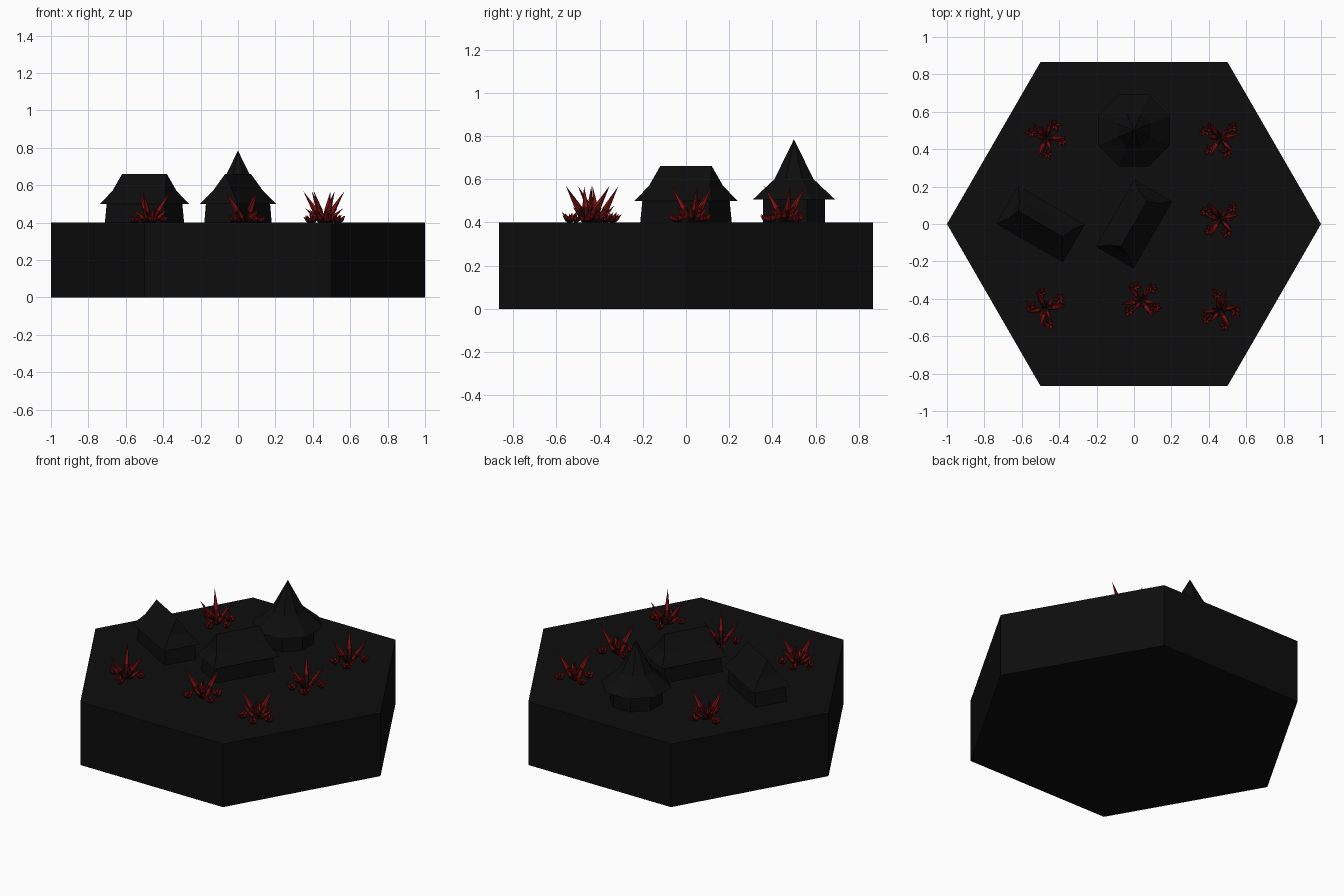
import bpy, bmesh, math, random
from math import cos, sin, pi, radians
from mathutils import Vector, Matrix

cube = bpy.data.objects.get("Cube")
if cube:
    bpy.data.objects.remove(cube, do_unlink=True)


def material(name, colour):
    m = bpy.data.materials.new(name)
    m.use_nodes = True
    m.diffuse_color = (*colour, 1)
    m.node_tree.nodes["Principled BSDF"].inputs["Base Color"].default_value = (*colour, 1)
    return m


BLACK = material("charcoal black", (0.004, 0.004, 0.004))
DARK_RED = material("dark red", (0.04, 0.002, 0.002))
RED = material("crystal red", (0.2, 0.005, 0.005))
GROUND = 0.4


def loft(bm, rings, mats=None):
    """Bridge rings of points, cap both ends; mats gives a material per band."""
    loops = [[bm.verts.new(p) for p in ring] for ring in rings]
    n = len(loops[0])
    for k, (lo, hi) in enumerate(zip(loops, loops[1:])):
        for i in range(n):
            j = (i + 1) % n
            f = bm.faces.new((lo[i], lo[j], hi[j], hi[i]))
            f.material_index = mats[k] if mats else 0
    bm.faces.new(loops[0][::-1])
    bm.faces.new(loops[-1]).material_index = mats[-1] if mats else 0


def finish(bm, name, mats, location=(0, 0, 0), turn=0):
    bmesh.ops.remove_doubles(bm, verts=bm.verts, dist=0.0005)
    bmesh.ops.recalc_face_normals(bm, faces=bm.faces)
    mesh = bpy.data.meshes.new(name)
    bm.to_mesh(mesh)
    bm.free()
    for m in mats:
        mesh.materials.append(m)
    ob = bpy.data.objects.new(name, mesh)
    ob.location = location
    ob.rotation_euler.z = radians(turn)
    bpy.context.collection.objects.link(ob)
    return ob


def rect(a, b, z):
    return [(-a, -b, z), (a, -b, z), (a, b, z), (-a, b, z)]


def polygon(r, z, n, start=0):
    return [(r * cos(start + 2 * pi * i / n), r * sin(start + 2 * pi * i / n), z) for i in range(n)]


def part(name, rings, location=(0, 0, 0), turn=0):
    bm = bmesh.new()
    loft(bm, rings)
    finish(bm, name, [BLACK], location, turn)


# Hexagonal ground block
part("ground_block", [polygon(1, 0, 6), polygon(1, GROUND, 6)])

# Long houses with flared hipped roofs
for name, x, turn in (("side_house", -0.5, -30), ("centre_house", 0, 60)):
    at = (x, 0, GROUND)
    part(name + "_walls", [rect(.187, .1, 0), rect(.178, .095, .105)], at, turn)
    part(name + "_roof", [rect(.207, .117, .1), rect(.163, .06, .17), rect(.138, .0003, .26)], at, turn)

# Round hut with a flared spire
eighth = pi / 8
at = (0, 0.5, GROUND)
part("round_hut_walls", [polygon(.155, 0, 8, eighth), polygon(.155, .11, 8, eighth)], at)
part("round_hut_roof", [polygon(.207, .105, 8, eighth), polygon(.098, .2, 8, eighth),
                        polygon(.0002, .385, 8, eighth)], at)


# Crystal clusters: one tall burst ringed by small bursts
def shard(bm, root, azimuth, tilt, length, width):
    rot = Matrix.Rotation(azimuth, 3, "Z") @ Matrix.Rotation(tilt, 3, "Y")
    profile = ((0.5, 0), (0.9, 0.25), (1, 0.42), (0.01, 1))
    rings = [[rot @ Vector(p) + root for p in polygon(width * r, length * t, 5)] for r, t in profile]
    loft(bm, rings, [0, 1, 2])


def burst(bm, rng, root, count, length, width, lean):
    for i in range(count):
        azimuth = 2 * pi * (i + rng.uniform(-.25, .25)) / count
        shard(bm, root, azimuth, lean * rng.uniform(.75, 1.2), length * rng.uniform(.7, 1), width)


def cluster(name, x, y, turn):
    rng = random.Random(4)
    bm = bmesh.new()
    for azimuth in (0.2, 2.2, 4.2):
        shard(bm, Vector((0, 0, -.01)), azimuth, radians(32), .21, .016)
    burst(bm, rng, Vector((0, 0, -.01)), 6, .145, .013, radians(45))
    for azimuth in (0.7, 2.7, 4.0, 5.2):
        root = Vector((.085 * cos(azimuth), .085 * sin(azimuth), 0))
        burst(bm, rng, root, 6, .065, .009, radians(42))
    finish(bm, name, [BLACK, DARK_RED, RED], (x, y, GROUND), turn)


spots = ((-.47, .46, 120), (.46, .46, 0), (.46, .03, 0), (.46, -.46, 60), (.04, -.41, 180), (-.47, -.45, 240))
for i, (x, y, turn) in enumerate(spots):
    cluster(f"crystal_cluster_{i + 1}", x, y, turn)
